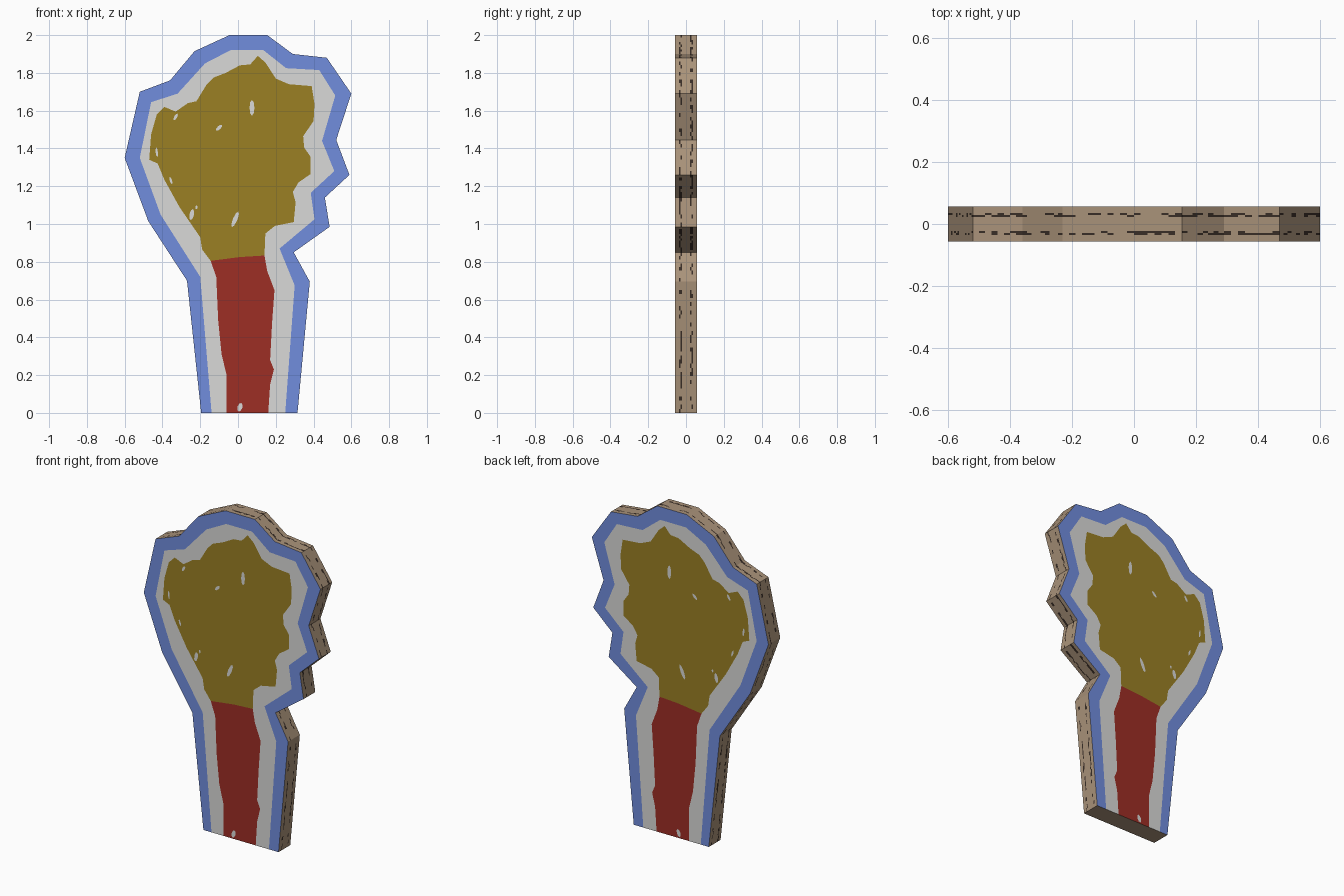
import bpy, bmesh, math, random
from mathutils import Vector
from mathutils.geometry import delaunay_2d_cdt

if "Cube" in bpy.data.objects:
    bpy.data.objects.remove(bpy.data.objects["Cube"])

random.seed(4)
HALF = 0.057  # half the board thickness


def material(name, r, g, b):
    def lin(c):
        c /= 255
        return c / 12.92 if c <= 0.04045 else ((c + 0.055) / 1.055) ** 2.4
    m = bpy.data.materials.new(name)
    m.diffuse_color = (lin(r), lin(g), lin(b), 1)
    m.use_nodes = True
    m.node_tree.nodes["Principled BSDF"].inputs["Base Color"].default_value = m.diffuse_color
    return m


BLUE, WHITE, GOLD, RED, TAN, DARK = range(6)
MATERIALS = [material("blue border", 113, 141, 222), material("white paper", 218, 218, 216),
             material("gold paint", 155, 128, 36), material("red paint", 158, 46, 37),
             material("tan card edge", 170, 147, 122), material("dark card core", 56, 45, 38)]

# Outer outline and matching border line: outer x, z, inner x, z
BORDER = [(-.195, 0, -.14, 0), (-.27, .70, -.20, .72), (-.475, 1.015, -.41, 1.05),
          (-.60, 1.35, -.52, 1.35), (-.52, 1.70, -.46, 1.645), (-.36, 1.76, -.32, 1.69),
          (-.23, 1.915, -.175, 1.85), (-.045, 2, -.04, 1.92), (.155, 2, .135, 1.92),
          (.29, 1.90, .255, 1.825), (.47, 1.88, .43, 1.815), (.60, 1.69, .515, 1.68),
          (.52, 1.445, .445, 1.44), (.59, 1.26, .51, 1.28), (.46, 1.14, .385, 1.165),
          (.485, .985, .405, 1.025), (.295, .85, .22, .87), (.38, .695, .30, .675),
          (.315, 0, .25, 0)]
OUTER = [(a, b) for a, b, c, d in BORDER]
INNER = [(c, d) for a, b, c, d in BORDER]

# Painted crown and stem
CROWN = [(-.145, .805), (-.19, .865), (-.20, .93), (-.255, 1.01), (-.31, 1.09), (-.39, 1.235),
         (-.425, 1.32), (-.47, 1.34), (-.46, 1.475), (-.43, 1.58), (-.39, 1.62), (-.33, 1.595),
         (-.265, 1.64), (-.22, 1.65), (-.165, 1.74), (-.13, 1.775), (-.065, 1.80), (.01, 1.84),
         (.065, 1.845), (.105, 1.89), (.145, 1.855), (.20, 1.77), (.27, 1.74), (.39, 1.73),
         (.405, 1.635), (.40, 1.545), (.345, 1.465), (.35, 1.405), (.385, 1.355), (.385, 1.265),
         (.32, 1.22), (.29, 1.17), (.305, 1.115), (.295, 1.01), (.195, .99), (.145, .95),
         (.14, .833), (.01, .825)]
STEM = [(-.145, .805), (-.115, .72), (-.105, .49), (-.087, .31), (-.06, .20), (-.06, 0),
        (.16, 0), (.17, .15), (.19, .23), (.17, .28), (.18, .47), (.193, .65), (.155, .75),
        (.14, .833), (.01, .825)]


def speck(x, z, rx, rz, tilt):
    c, s = math.cos(tilt), math.sin(tilt)
    ring = [(rx * math.cos(i * math.pi / 4), rz * math.sin(i * math.pi / 4)) for i in range(8)]
    return [(x + u * c + v * s, z - u * s + v * c) for u, v in ring]


# Bare paper flecks inside the paint
FLECKS = [speck(*f) for f in [(.074, 1.615, .013, .042, 0), (-.10, 1.51, .009, .022, .8),
                              (-.015, 1.025, .012, .045, .4), (-.245, 1.05, .012, .03, .2),
                              (-.33, 1.567, .008, .02, .5), (-.355, 1.23, .006, .02, -.3),
                              (-.43, 1.38, .006, .025, -.1), (-.22, 1.088, .006, .01, 0),
                              (.01, .03, .013, .024, .3)]]


def inside(p, loop):
    hit = False
    for (ax, az), (bx, bz) in zip(loop, loop[1:] + loop[:1]):
        if (az > p[1]) != (bz > p[1]) and p[0] < ax + (p[1] - az) * (bx - ax) / (bz - az):
            hit = not hit
    return hit


def region(p):
    if not inside(p, INNER):
        return BLUE
    if any(inside(p, f) for f in FLECKS):
        return WHITE
    if inside(p, CROWN):
        return GOLD
    return RED if inside(p, STEM) else WHITE


def finish(name, bm):
    mesh = bpy.data.meshes.new(name)
    bm.to_mesh(mesh)
    bm.free()
    for m in MATERIALS:
        mesh.materials.append(m)
    bpy.context.collection.objects.link(bpy.data.objects.new(name, mesh))


# Flat painted face, cut along every colour boundary
def panel(name, y):
    pts, edges = [], []
    for loop in [OUTER, INNER, CROWN, STEM] + FLECKS:
        n, k = len(pts), len(loop)
        pts += [Vector(p) for p in loop]
        edges += [(n + i, n + (i + 1) % k) for i in range(k)]
    verts, _, faces, *_ = delaunay_2d_cdt(pts, edges, [], 0, 1e-5)
    bm = bmesh.new()
    vs = [bm.verts.new((v.x, y, v.y)) for v in verts]
    for f in faces:
        mid = sum((verts[i] for i in f), Vector((0, 0))) / len(f)
        if not inside(mid, OUTER):
            continue
        face = bm.faces.new([vs[i] for i in f])
        face.material_index = region(mid)
        face.normal_update()
        if face.normal.y * y < 0:
            face.normal_flip()
    finish(name, bm)


panel("front_panel", -HALF)
panel("back_panel", HALF)

# Card edge: strips around the outline, two of them with broken dark core dashes
bm = bmesh.new()
LEVELS = [-HALF, -.036, -.029, -.022, .022, .029, .036, HALF]
for (ax, az), (bx, bz) in zip(OUTER, OUTER[1:] + OUTER[:1]):
    base = az == bz == 0
    upward = abs(bx - ax) > abs(bz - az)
    n = 1 if base else max(2, round(math.hypot(bx - ax, bz - az) / .022))
    for i in range(n):
        s, t = i / n, (i + 1) / n
        p = (ax + (bx - ax) * s, az + (bz - az) * s)
        q = (ax + (bx - ax) * t, az + (bz - az) * t)
        for j, (y0, y1) in enumerate(zip(LEVELS, LEVELS[1:])):
            corners = [(p[0], y0, p[1]), (q[0], y0, q[1]), (q[0], y1, q[1]), (p[0], y1, p[1])]
            face = bm.faces.new([bm.verts.new(c) for c in corners])
            dash = j in (1, 2, 4, 5) and not base and random.random() < (.55 if upward else .35)
            face.material_index = DARK if dash else TAN
bmesh.ops.remove_doubles(bm, verts=bm.verts, dist=1e-5)
bmesh.ops.recalc_face_normals(bm, faces=bm.faces)
# The open band must face outward: its base points down
bm.normal_update()
if min(bm.faces, key=lambda f: f.calc_center_median().z).normal.z > 0:
    bmesh.ops.reverse_faces(bm, faces=bm.faces)
finish("card_edge", bm)
